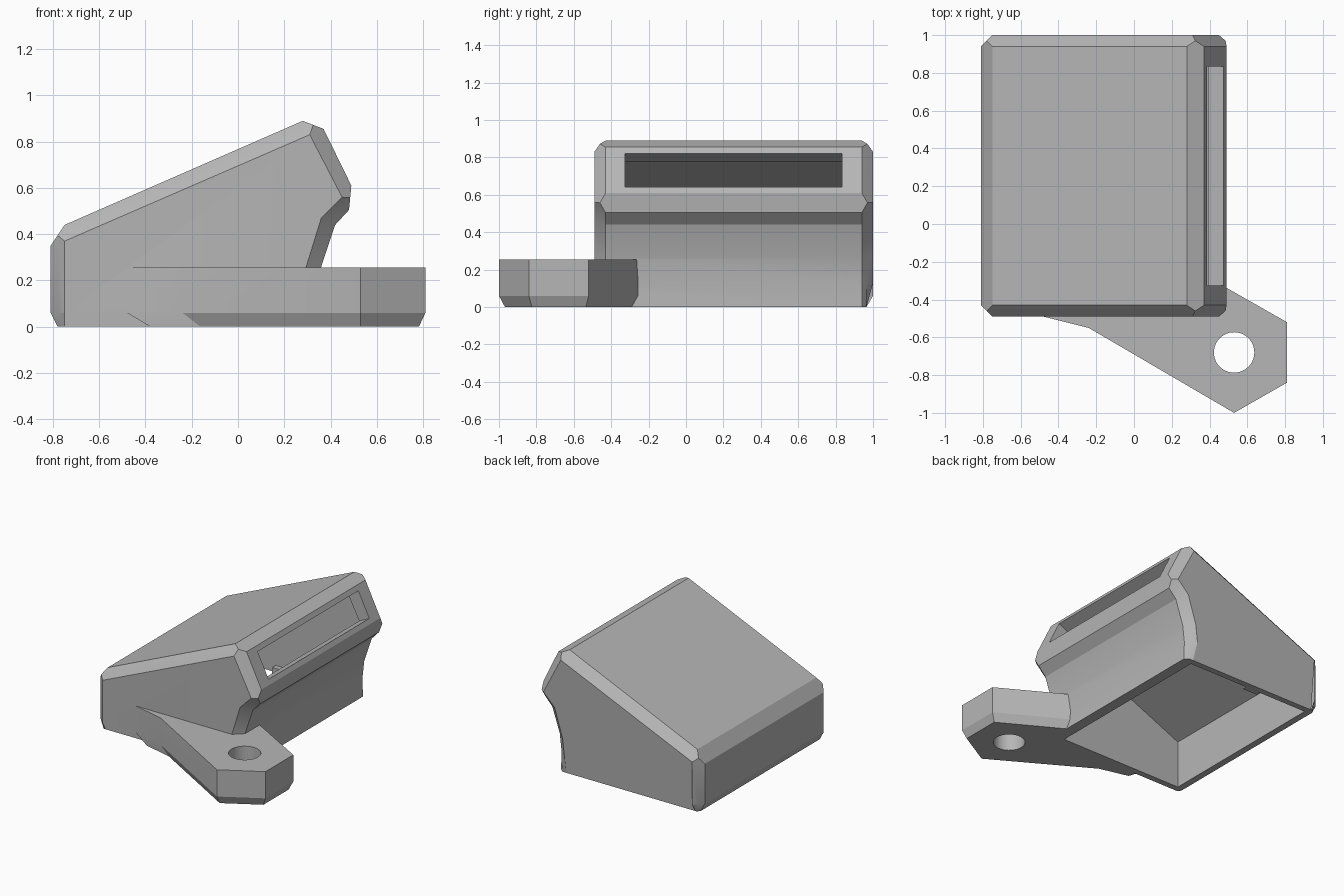
import bpy, bmesh, math
from mathutils import Vector

cube = bpy.data.objects.get("Cube")
if cube:
    bpy.data.objects.remove(cube, do_unlink=True)

grey = bpy.data.materials.new("plain_grey")
grey.use_nodes = True
COLOR = (0.47, 0.47, 0.47, 1)
grey.diffuse_color = COLOR
grey.node_tree.nodes["Principled BSDF"].inputs["Base Color"].default_value = COLOR


def loft(name, rings):
    """Skin closed rings of equal length and cap both ends."""
    bm = bmesh.new()
    loops = [[bm.verts.new(p) for p in ring] for ring in rings]
    for a, b in zip(loops, loops[1:]):
        for i in range(len(a)):
            j = (i + 1) % len(a)
            bm.faces.new((a[i], a[j], b[j], b[i]))
    bm.faces.new(loops[0])
    bm.faces.new(loops[-1])
    bmesh.ops.remove_doubles(bm, verts=bm.verts, dist=1e-4)
    bmesh.ops.dissolve_degenerate(bm, edges=bm.edges, dist=1e-4)
    bmesh.ops.recalc_face_normals(bm, faces=bm.faces)
    mesh = bpy.data.meshes.new(name)
    bm.to_mesh(mesh)
    bm.free()
    mesh.materials.append(grey)
    obj = bpy.data.objects.new(name, mesh)
    bpy.context.collection.objects.link(obj)
    return obj


def prism(name, profile, y0, y1):
    return loft(name, [[(x, y, z) for x, z in profile] for y in (y0, y1)])


def combine(target, tool, operation):
    """Apply a boolean and discard the tool."""
    tool.hide_render = True
    mod = target.modifiers.new(operation.lower(), 'BOOLEAN')
    mod.operation, mod.object, mod.solver = operation, tool, 'EXACT'
    bpy.context.view_layer.objects.active = target
    bpy.ops.object.modifier_apply(modifier=mod.name)
    bpy.data.objects.remove(tool, do_unlink=True)


# Housing: side profile corners (one or two outer points, then the end-cap point)
corners = [
    ([(-0.78, 0)], (-0.75, 0)),
    ([(-0.81, 0.06)], (-0.75, 0.06)),
    ([(-0.81, 0.35), (-0.75, 0.44)], (-0.75, 0.37)),
    ([(0.28, 0.89), (0.37, 0.855)], (0.31, 0.83)),
    ([(0.49, 0.61), (0.48, 0.505)], (0.45, 0.56)),
    ([(0.42, 0.44)], (0.36, 0.47)),
    ([(0.36, 0.26)], (0.295, 0.26)),
    ([(0.345, 0.13)], (0.28, 0.13)),
    ([(0.35, 0)], (0.29, 0)),
]
full, middle, cap = [], [], []
for outer, inset in corners:
    center = sum((Vector(p) for p in outer), Vector((0, 0))) / len(outer)
    if len(outer) == 1:
        center = (center + Vector(inset)) / 2
    for p in outer:
        full.append(p)
        middle.append(tuple(center))
        cap.append(inset)


def ring(profile, y):
    # The ends draw in slightly along the bottom edge
    return [(x, y if z > 0 else min(max(y, -0.455), 0.965), z) for x, z in profile]


housing = loft("housing", [ring(cap, -0.49), ring(middle, -0.46), ring(full, -0.43),
                           ring(full, 0.94), ring(middle, 0.97), ring(cap, 1.0)])

# Mounting tab with a tapered bottom edge
outline = [(-0.48, -0.43), (-0.48, -0.49), (-0.24, -0.55), (0.53, -1), (0.81, -0.84),
           (0.81, -0.52), (0.3, -0.23), (0.3, -0.42)]
hole = Vector((0.53, -0.68))
tab_rings = []
for z, scale in ((0, 0.9), (0.06, 1), (0.255, 1)):
    tab_rings.append([(*(hole + (Vector(p) - hole) * scale), z) for p in outline])
combine(housing, loft("mounting_tab", tab_rings), 'UNION')

# Bolt hole
circle = [(hole.x + 0.107 * math.cos(a), hole.y + 0.107 * math.sin(a))
          for a in (math.tau * i / 48 for i in range(48))]
combine(housing, loft("hole_cutter", [[(x, y, z) for x, y in circle] for z in (-0.1, 0.4)]),
        'DIFFERENCE')

# Hollow interior, open at the bottom
cavity = [(-0.73, -0.1), (-0.73, 0.35), (0.29, 0.8), (0.42, 0.55), (0.34, 0.47),
          (0.28, 0.26), (0.27, 0.13), (0.27, -0.1)]
combine(housing, prism("cavity_cutter", cavity, -0.41, 0.92), 'DIFFERENCE')

# Window slot through the slanted face
top, low, out = Vector((0.385, 0.82)), Vector((0.474, 0.642)), Vector((0.9, 0.44))
slot = [top + out * 0.1, low + out * 0.1, low - out * 0.12, top - out * 0.12]
combine(housing, prism("slot_cutter", slot, -0.325, 0.835), 'DIFFERENCE')

# Small catch on the inner back wall
catch = [(-0.34, 0.005), (-0.22, 0.005), (-0.22, 0.05), (-0.34, 0.05)]
prism("catch", catch, 0.88, 0.93)

# Smooth shading on the curved wall and hole, sharp elsewhere
bpy.ops.object.select_all(action='DESELECT')
housing.select_set(True)
bpy.context.view_layer.objects.active = housing
bpy.ops.object.shade_smooth_by_angle(angle=math.radians(22))
